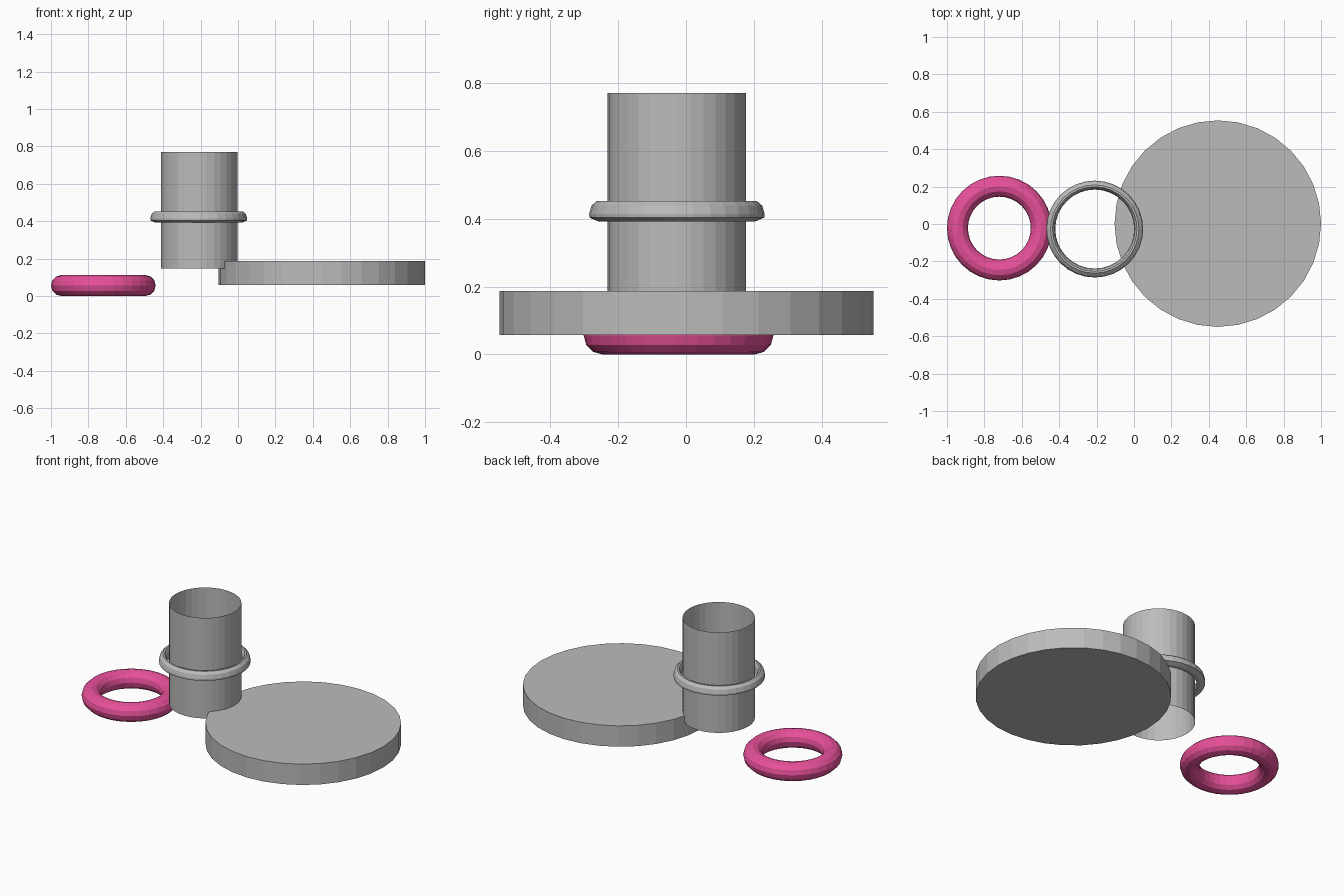
import bpy, math

if "Cube" in bpy.data.objects:
    bpy.data.objects.remove(bpy.data.objects["Cube"])

SIDES = 32


def material(name, rgb):
    m = bpy.data.materials.new(name)
    m.diffuse_color = (*rgb, 1)
    m.use_nodes = True
    m.node_tree.nodes["Principled BSDF"].inputs["Base Color"].default_value = m.diffuse_color
    return m


grey = material("plain grey", (0.50, 0.50, 0.50))
pink = material("hot pink", (0.80, 0.08, 0.32))


def lathe(name, profile, centre, mat, closed=True):
    """Spin a list of (radius, z) points around a vertical axis."""
    n = len(profile)
    verts, faces = [], []
    for i in range(SIDES):
        a = 2 * math.pi * i / SIDES
        verts += [(r * math.cos(a), r * math.sin(a), z) for r, z in profile]
    for i in range(SIDES):
        j = (i + 1) % SIDES
        for k in range(n if closed else n - 1):
            l = (k + 1) % n
            faces.append((i * n + k, j * n + k, j * n + l, i * n + l))
    mesh = bpy.data.meshes.new(name)
    mesh.from_pydata(verts, [], faces)
    mesh.materials.append(mat)
    ob = bpy.data.objects.new(name, mesh)
    ob.location = (*centre, 0)
    bpy.context.collection.objects.link(ob)
    return ob


# Pink ring lying on the ground
tube_r = 0.056
circle = [(0.224 + tube_r * math.cos(math.tau * k / 12),
           tube_r + tube_r * math.sin(math.tau * k / 12)) for k in range(12)]
lathe("pink_ring", circle, (-0.72, -0.022), pink)

# Thin-walled sleeve, open at both ends
lathe("sleeve", [(0.204, 0.146), (0.204, 0.771)], (-0.207, -0.027), grey, False)

# Loose collar around the sleeve
collar = [(0.211, 0.392), (0.230, 0.392), (0.258, 0.404), (0.259, 0.415),
          (0.252, 0.439), (0.236, 0.453), (0.226, 0.453), (0.216, 0.436)]
lathe("collar", collar, (-0.21, -0.027), grey)

# Flat round disc
bpy.ops.mesh.primitive_cylinder_add(vertices=SIDES, radius=0.552, depth=0.13,
                                    location=(0.448, 0.002, 0.123))
disc = bpy.context.object
disc.name = "disc"
disc.data.materials.append(grey)
